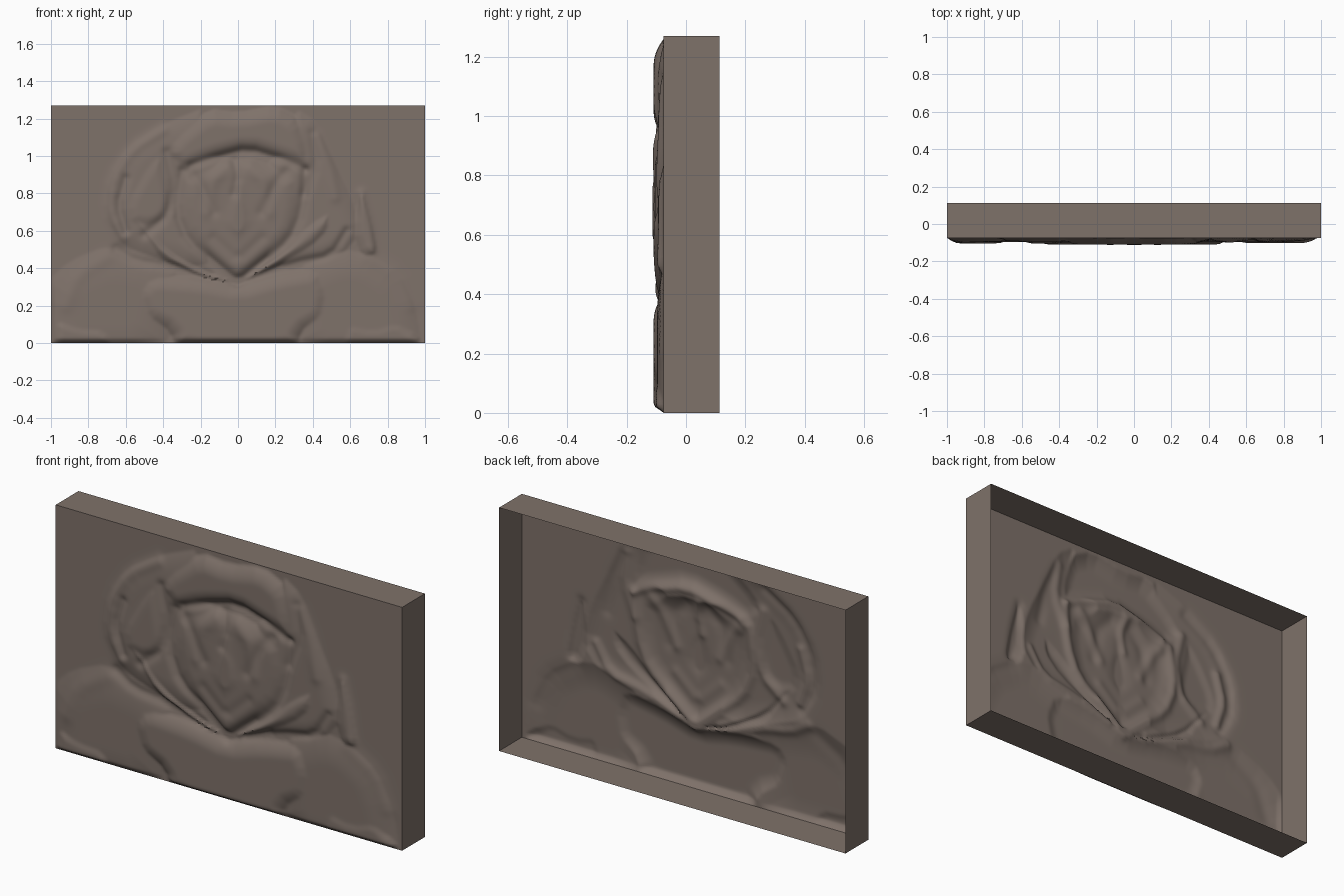
import bpy
import bmesh
import math

HALF_WIDTH, HEIGHT = 1.0, 1.27
FRONT, BACK = -0.075, 0.113
COLUMNS, ROWS = 200, 128

start_cube = bpy.data.objects.get("Cube")
if start_cube:
    bpy.data.objects.remove(start_cube)

stone = bpy.data.materials.new("warm grey stone")
stone.use_nodes = True
colour = (0.212, 0.168, 0.144, 1)
stone.diffuse_color = colour
stone.node_tree.nodes["Principled BSDF"].inputs["Base Color"].default_value = colour


def add_object(name, bm):
    mesh = bpy.data.meshes.new(name)
    bm.to_mesh(mesh)
    bm.free()
    mesh.materials.append(stone)
    obj = bpy.data.objects.new(name, mesh)
    bpy.context.collection.objects.link(obj)
    return obj


def rounded(points, closed):
    """Corner-cutting, so that outlines and folds flow softly."""
    result = [] if closed else [points[0]]
    pairs = list(zip(points, points[1:] + points[:1] if closed else points[1:]))
    for (ax, az), (bx, bz) in pairs:
        for t in (0.2, 0.8):
            result.append((ax + (bx - ax) * t, az + (bz - az) * t))
    return result if closed else result + [points[-1]]


def distance(x, z, points, closed):
    """Distance to a line, and whether the point lies inside the outline."""
    best, inside = math.inf, False
    ends = points[1:] + points[:1] if closed else points[1:]
    for (ax, az), (bx, bz) in zip(points, ends):
        dx, dz = bx - ax, bz - az
        t = ((x - ax) * dx + (z - az) * dz) / (dx * dx + dz * dz + 1e-9)
        t = min(1, max(0, t))
        best = min(best, (x - ax - dx * t) ** 2 + (z - az - dz * t) ** 2)
        if (az > z) != (bz > z) and x < ax + dx * (z - az) / dz:
            inside = not inside
    return math.sqrt(best), inside


class Shape:
    """A raised pad with a soft rim, or a fold running along a path."""

    def __init__(self, points, lift, soft, closed=True):
        self.points = rounded(points, closed)
        self.lift, self.soft, self.closed = lift, soft, closed
        reach = 0 if closed else soft * 2.5
        xs, zs = zip(*self.points)
        self.box = (min(xs) - reach, max(xs) + reach, min(zs) - reach, max(zs) + reach)

    def height(self, x, z):
        left, right, low, high = self.box
        if not (left < x < right and low < z < high):
            return 0
        d, inside = distance(x, z, self.points, self.closed)
        if self.closed:
            t = min(1, d / self.soft) if inside else 0
            return self.lift * t * (2 - t)
        return self.lift * math.exp(-(d / self.soft) ** 2)


def mirrored(points):
    return [(-x, z) for x, z in points]


pads, folds = [], []


def pad(points, lift, soft):
    pads.append(Shape(points, lift, soft))


def fold(points, lift, soft, both=False):
    folds.append(Shape(points, lift, soft, False))
    if both:
        folds.append(Shape(mirrored(points), lift, soft, False))


# Wide rounded forms at the lower corners
pad([(-1.05, -.1), (-1.05, .3), (-.9, .44), (-.7, .52), (-.45, .48), (-.3, .36), (-.4, -.1)], .022, .2)
pad([(.3, -.1), (.3, .4), (.55, .5), (.7, .48), (.86, .38), (.95, .2), (1, -.1)], .022, .16)
pad([(-1, -.05), (-.98, .14), (-.85, .1), (-.7, .09), (-.62, -.05)], .028, .06)
pad([(.52, -.05), (.58, .12), (.72, .09), (.85, .13), (.97, .05), (.99, -.05)], .026, .06)

# Sweeping outer masses on both sides of the centre
pad([(-.15, 1.27), (-.4, 1.17), (-.6, 1.04), (-.7, .85), (-.7, .66), (-.6, .5), (-.2, .38), (0, .6)], .02, .12)
pad([(.3, 1.26), (.42, 1.18), (.5, 1), (.6, .8), (.66, .6), (.55, .46), (.2, .38), (0, .6)], .02, .1)
pad([(-.4, 1.06), (-.5, .96), (-.62, .75), (-.6, .62), (-.45, .6), (-.32, .68)], .029, .08)
pad([(.66, .84), (.71, .66), (.75, .48), (.66, .46), (.61, .6)], .02, .07)

# Block at the foot, standing clear of the lower edge
pad([(-.34, -.05), (-.36, .06), (-.5, .12), (-.55, .27), (-.48, .37), (-.2, .35), (0, .31),
     (.2, .37), (.43, .41), (.5, .28), (.47, .12), (.34, .05), (.34, -.05)], .034, .09)

# Tapering centre and the petals lying over it
pad([(-.3, .92), (-.33, .75), (-.28, .56), (-.12, .42), (0, .31), (.12, .42), (.3, .55),
     (.35, .75), (.33, .92), (0, 1)], .03, .1)
pad([(-.15, .62), (-.1, .78), (0, .86), (.1, .78), (.15, .62), (0, .46)], .035, .12)

# Thick overhanging band across the top
pad([(-.4, 1), (-.36, 1.1), (-.16, 1.25), (0, 1.23), (.2, 1.27), (.34, 1.2), (.39, 1.05),
     (.38, .93), (.24, .97), (.06, 1.03), (-.14, .98), (-.29, .91)], .034, .09)

# Long leaves crossing below the centre
pad([(0, .32), (.16, .38), (.4, .5), (.5, .6), (.5, .72), (.38, .65), (.22, .5)], .034, .06)
pad([(0, .32), (-.2, .39), (-.36, .5), (-.5, .66), (-.62, .72), (-.52, .58), (-.42, .45), (-.2, .35)], .032, .06)

# Grooves between the forms
fold([(-.3, .92), (-.33, .7), (-.27, .55), (-.1, .41), (0, .33)], -.014, .025)
fold([(.36, .92), (.34, .7), (.28, .55), (.1, .41), (0, .33)], -.014, .025)
fold([(-.38, 1.02), (-.34, .85), (-.38, .68), (-.5, .58)], -.01, .025)
fold([(-.6, .88), (-.64, .74), (-.6, .6)], -.012, .022)
fold([(-.02, .98), (0, .9), (-.02, .8)], -.01, .022)
fold([(.13, .7), (.2, .85), (.26, .92)], -.01, .03, True)
fold([(-.13, .56), (0, .44), (.13, .56)], -.007, .03)
fold([(-.25, .95), (-.1, 1), (.05, 1.04), (.25, .98), (.36, .93)], -.012, .022)
fold([(.4, 1.12), (.42, .95), (.36, .8)], -.009, .025)
fold([(.1, .36), (.3, .43), (.5, .47), (.58, .6)], -.01, .02)
fold([(-.15, .36), (-.35, .41), (-.55, .44), (-.65, .5)], -.01, .025)

# Raised creases
fold([(-.4, 1.14), (-.56, 1.04), (-.67, .88), (-.69, .7), (-.62, .57)], .009, .03)
fold([(.42, 1.1), (.49, .96), (.52, .78)], .006, .03)
fold([(0, .84), (.01, .72), (0, .62)], .005, .03)
fold([(.07, .94), (.14, .86), (.16, .7)], .007, .035, True)
fold([(.66, .8), (.7, .65), (.72, .5)], .008, .025)
fold([(.7, .46), (.86, .36), (.92, .2)], .005, .04, True)


def relief(x, z):
    """Soft union of the pads, then folds, fading out at the border."""
    levels = [p.height(x, z) for p in pads]
    total = (sum(level ** 8 for level in levels)) ** 0.125
    total += sum(f.height(x, z) for f in folds)
    total = min(0.038, max(-0.006, total))
    border = min(HALF_WIDTH - abs(x), z, HEIGHT - z)
    edge = min(1, max(0, border / 0.022))
    return total * edge


# Front sheet
bm = bmesh.new()
grid = []
for j in range(ROWS + 1):
    z = HEIGHT * j / ROWS
    row = []
    for i in range(COLUMNS + 1):
        x = HALF_WIDTH * (2 * i / COLUMNS - 1)
        row.append(bm.verts.new((x, FRONT - relief(x, z), z)))
    grid.append(row)
for low, high in zip(grid, grid[1:]):
    for i in range(COLUMNS):
        bm.faces.new((low[i], low[i + 1], high[i + 1], high[i]))
panel = add_object("relief_panel", bm)
bpy.ops.object.select_all(action="DESELECT")
panel.select_set(True)
bpy.context.view_layer.objects.active = panel
bpy.ops.object.shade_smooth_by_angle(angle=math.radians(50))

# Four side walls, open at the back
bm = bmesh.new()
corners = [(-HALF_WIDTH, 0), (HALF_WIDTH, 0), (HALF_WIDTH, HEIGHT), (-HALF_WIDTH, HEIGHT)]
rings = [[bm.verts.new((x, y, z)) for x, z in corners] for y in (FRONT, BACK)]
for k in range(4):
    n = (k + 1) % 4
    bm.faces.new((rings[0][n], rings[0][k], rings[1][k], rings[1][n]))
add_object("side_walls", bm)
